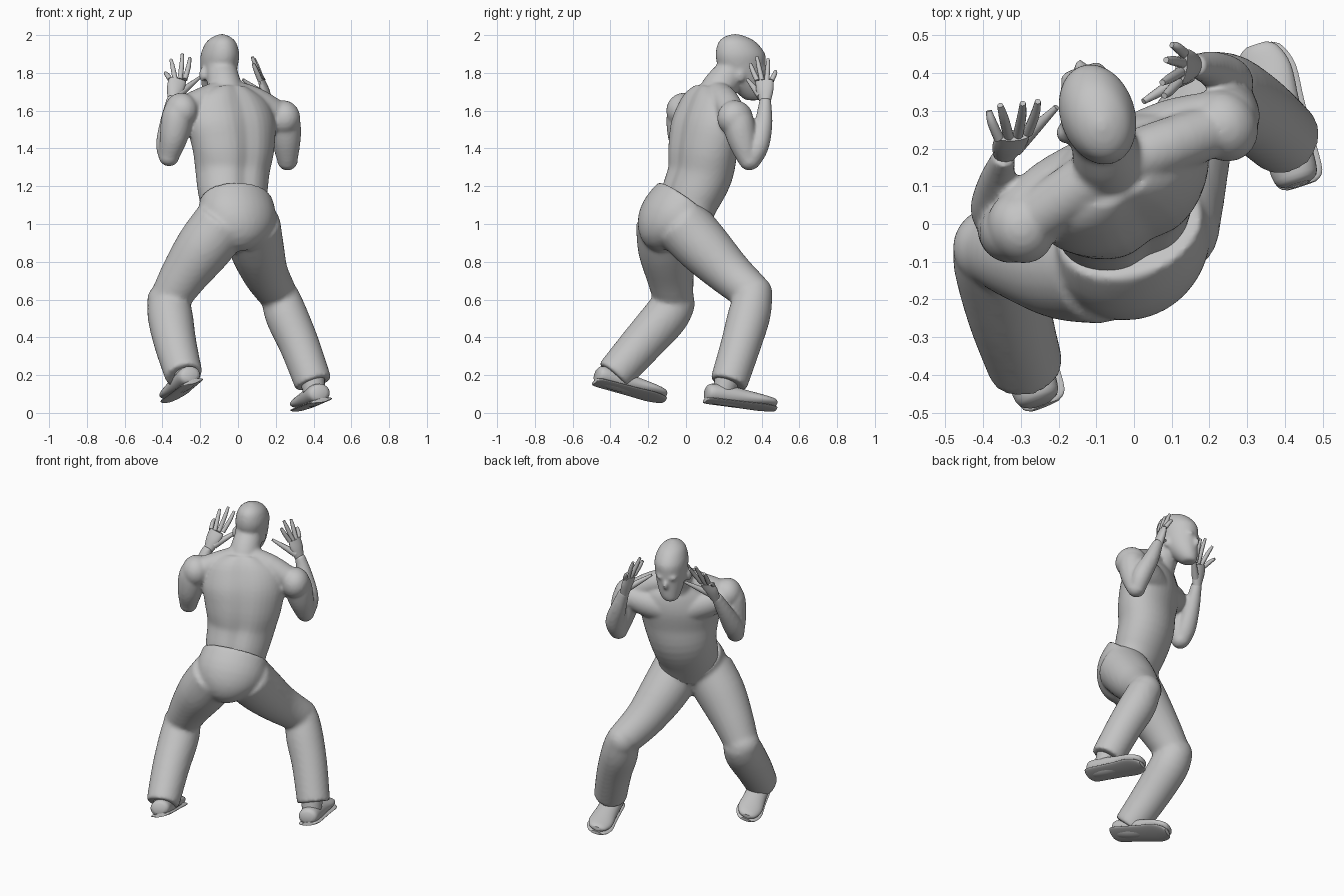
import bpy, bmesh, math
from mathutils import Vector, Matrix

cube = bpy.data.objects.get("Cube")
if cube:
    bpy.data.objects.remove(cube, do_unlink=True)

grey = bpy.data.materials.new("plain_grey")
grey.use_nodes = True
grey.diffuse_color = (0.55, 0.55, 0.55, 1)
grey.node_tree.nodes["Principled BSDF"].inputs["Base Color"].default_value = grey.diffuse_color

UP = Vector((0, 0, 1))
RIGHT = Vector((0.87, 0.5, 0)).normalized()       # across the body
AHEAD = UP.cross(RIGHT)                           # where the chest points
HEAD_RIGHT = Vector((0.95, 0.3, 0)).normalized()
HEAD_AHEAD = UP.cross(HEAD_RIGHT)


def blend(rings, steps):
    """Smooth curve through rows of numbers."""
    rows = []
    last = len(rings) - 1
    for i in range(last):
        p = [rings[max(0, min(last, i + k))] for k in (-1, 0, 1, 2)]
        for s in range(steps):
            t = s / steps
            rows.append([b + 0.5 * t * ((c - a) + t * ((2*a - 5*b + 4*c - d) + t * (3*b - a - 3*c + d)))
                         for a, b, c, d in zip(*p)])
    rows.append(list(rings[-1]))
    return rows


def loft(bm, rings, side=RIGHT, axis=None, groove=0.0, segs=24, steps=4):
    """Closed skin over elliptic rings (x, y, z, half width, half depth)."""
    rows = blend([r if len(r) == 5 else (*r, r[3]) for r in rings], steps)
    mids = [Vector(r[:3]) for r in rows]
    loops = []
    for i, row in enumerate(rows):
        t = axis or (mids[min(i + 1, len(mids) - 1)] - mids[max(i - 1, 0)]).normalized()
        u = (side - t * side.dot(t)).normalized()
        v = t.cross(u)
        loop = []
        for k in range(segs):
            a = math.tau * k / segs
            dent = 1 - groove * math.exp(-((a - 1.5 * math.pi) / 0.25) ** 2)
            loop.append(bm.verts.new(mids[i] + (u * math.cos(a) * row[3] + v * math.sin(a) * row[4]) * dent))
        loops.append(loop)
    for low, high in zip(loops, loops[1:]):
        for k in range(segs):
            n = (k + 1) % segs
            bm.faces.new((low[k], low[n], high[n], high[k]))
    bm.faces.new(loops[0][::-1])
    bm.faces.new(loops[-1])


def ball(bm, at, size, side=RIGHT):
    """Ellipsoid sized across, ahead and up."""
    turn = Matrix.Rotation(math.atan2(side.y, side.x), 4, 'Z')
    bmesh.ops.create_uvsphere(bm, u_segments=20, v_segments=12, radius=1,
                              matrix=Matrix.Translation(at) @ turn @ Matrix.Diagonal((*size, 1)))


def finish(name, bm, voxel=0.0, smooth=0):
    """Turn the mesh into an object, fusing overlaps where a voxel size is given."""
    bmesh.ops.recalc_face_normals(bm, faces=bm.faces[:])
    mesh = bpy.data.meshes.new(name)
    bm.to_mesh(mesh)
    bm.free()
    mesh.materials.append(grey)
    ob = bpy.data.objects.new(name, mesh)
    bpy.context.collection.objects.link(ob)
    bpy.ops.object.select_all(action='DESELECT')
    ob.select_set(True)
    bpy.context.view_layer.objects.active = ob
    if voxel:
        fuse = ob.modifiers.new("fuse", 'REMESH')
        fuse.mode = 'VOXEL'
        fuse.voxel_size = voxel
        soft = ob.modifiers.new("soften", 'SMOOTH')
        soft.factor = 0.5
        soft.iterations = smooth
        for mod in ("fuse", "soften"):
            bpy.ops.object.modifier_apply(modifier=mod)
        bpy.ops.object.shade_smooth()
    else:
        bpy.ops.object.shade_smooth_by_angle(angle=math.radians(50))


# Upper body: torso with a spine groove, shoulders, chest and arms
bm = bmesh.new()
loft(bm, [(0, -.01, 1.0, .16, .12), (-.025, .02, 1.13, .187, .148), (-.03, .075, 1.27, .205, .162),
          (-.025, .09, 1.4, .232, .165), (-.035, .11, 1.53, .25, .162), (-.05, .125, 1.64, .215, .13),
          (-.06, .145, 1.705, .12, .095)], groove=0.12, segs=40)
for x, y, z in ((-.3, -.01, 1.6), (.24, .26, 1.56)):
    shoulder = Vector((x, y, z))
    loft(bm, [(-.065, .15, 1.695, .075), ((x - .065) / 2, (y + .15) / 2, 1.65, .075), (x, y, z, .07)], side=UP)
    ball(bm, shoulder, (.088, .098, .095))
    # chest muscle from the breastbone to the shoulder
    middle = Vector((-.03, .11, 1.49)) + AHEAD * .075
    inner = middle.lerp(shoulder, .15)
    outer = middle.lerp(shoulder + AHEAD * .03, .6)
    tip = shoulder + AHEAD * .03
    loft(bm, [(*inner, .09), (*outer, .092), (*tip, .07)], side=UP)
loft(bm, [(-.3, -.01, 1.64, .065), (-.32, -.02, 1.57, .083), (-.34, -.02, 1.46, .075), (-.365, 0, 1.36, .054)])
loft(bm, [(-.37, 0, 1.34, .045), (-.375, .04, 1.42, .059), (-.365, .11, 1.54, .048), (-.345, .18, 1.67, .031)])
ball(bm, (-.365, 0, 1.355), (.054, .054, .05))
loft(bm, [(.23, .25, 1.6, .065), (.245, .275, 1.54, .085), (.255, .3, 1.44, .077), (.262, .33, 1.34, .055)])
loft(bm, [(.262, .34, 1.32, .045), (.258, .38, 1.41, .058), (.21, .41, 1.53, .048), (.16, .42, 1.66, .031)])
ball(bm, (.262, .335, 1.335), (.055, .055, .052))

# Neck and head: skull, jaw, nose, brow and ears
loft(bm, [(-.05, .13, 1.6, .11), (-.07, .175, 1.72, .093), (-.085, .235, 1.8, .084), (-.095, .265, 1.88, .085)])
loft(bm, [(-.135, .355, 1.655, .03, .035), (-.132, .35, 1.67, .05, .055), (-.12, .335, 1.71, .068, .08),
          (-.108, .31, 1.77, .086, .11), (-.1, .295, 1.84, .096, .13), (-.095, .288, 1.9, .098, .134),
          (-.09, .272, 1.96, .078, .104), (-.087, .262, 1.99, .046, .062), (-.086, .26, 2.005, .012, .015)],
     side=HEAD_RIGHT, axis=UP, segs=32)
face = Vector((-.108, .31, 1.77)) + HEAD_AHEAD * .1
ball(bm, face + UP * .005, (.017, .034, .032), HEAD_RIGHT)
ball(bm, face - UP * .05 - HEAD_AHEAD * .012, (.03, .02, .014), HEAD_RIGHT)
for s in (-1, 1):
    ball(bm, face + UP * .05 + HEAD_RIGHT * s * .03 - HEAD_AHEAD * .008, (.035, .022, .016), HEAD_RIGHT)
    ball(bm, Vector((-.103, .265, 1.79)) + HEAD_RIGHT * s * .092, (.015, .025, .038), HEAD_RIGHT)
finish("upper_body_and_head", bm, 0.0095, 7)


# Hands: palm, four fingers and a thumb
def hand(name, wrist, knuckles, side, tips, thumb):
    bm = bmesh.new()
    wrist, knuckles, side = Vector(wrist), Vector(knuckles), Vector(side).normalized()
    mid = wrist.lerp(knuckles, 0.55)
    loft(bm, [(*wrist, .028, .025), (*mid, .046, .025), (*knuckles, .047, .016)], side=side, segs=16)
    for i, tip in enumerate(tips):
        root = knuckles + side * (i - 1.5) * .026
        bend = root.lerp(Vector(tip), 0.55) + (root - mid).normalized() * .008
        loft(bm, [(*root, .014), (*bend, .0125), (*tip, .008)], side=side, segs=10)
    base = wrist.lerp(knuckles, 0.3) + side * .022
    loft(bm, [(*base, .023), (*base.lerp(Vector(thumb), .5), .016), (*thumb, .008)], side=UP, segs=10)
    finish(name, bm)


hand("left_hand", (-.345, .18, 1.65), (-.32, .235, 1.765), (1, .2, 0),
     [(-.385, .3, 1.8), (-.355, .315, 1.87), (-.295, .32, 1.9), (-.255, .325, 1.88)], (-.205, .31, 1.775))
hand("right_hand", (.16, .42, 1.64), (.125, .415, 1.76), (-.2, -1, 0),
     [(.1, .475, 1.81), (.085, .435, 1.875), (.075, .375, 1.885), (.08, .34, 1.85)], (.025, .325, 1.765))

# Trousers: pelvis, thighs, knees and shins fused together
bm = bmesh.new()
loft(bm, [(0, -.06, .89, .07, .08), (0, -.085, .95, .17, .155), (0, -.07, 1.03, .21, .172),
          (-.012, -.005, 1.125, .2, .165)], segs=32)
loft(bm, [(-.085, -.11, 1.0, .155), (-.185, -.105, .87, .15), (-.285, -.085, .73, .127), (-.365, -.065, .6, .105)])
ball(bm, (-.375, -.06, .595), (.108, .105, .1))
loft(bm, [(-.37, -.045, .62, .105), (-.36, -.1, .52, .12), (-.33, -.24, .36, .112), (-.285, -.385, .195, .1)])
loft(bm, [(.07, -.02, 1.0, .155), (.1, .1, .87, .145), (.145, .23, .74, .122), (.205, .345, .64, .105)])
ball(bm, (.215, .36, .63), (.098, .1, .102))
loft(bm, [(.22, .36, .63, .1), (.255, .335, .52, .113), (.325, .29, .36, .107), (.4, .225, .155, .1)])
finish("trousers", bm, 0.0125, 9)


# Shoes: soft upper over a flat sole, with an ankle filling the cuff
def shoe(side_name, heel, toe, ankle, roll):
    heel, toe = Vector(heel), Vector(toe)
    along = (toe - heel).normalized()
    side = (along.cross(UP).normalized() + UP * roll).normalized()
    lift = side.cross(along)
    shape = [(0, .035, .03), (.06, .06, .05), (.3, .065, .055), (.55, .068, .045),
             (.8, .074, .032), (.95, .055, .024), (1, .03, .014)]
    bm = bmesh.new()
    loft(bm, [(*heel.lerp(toe, f), a, b) for f, a, b in shape], side=side, axis=along)
    loft(bm, [(*ankle, .07), (*(heel.lerp(toe, .25) + lift * .02), .058)])
    finish(side_name + "_shoe", bm)
    bm = bmesh.new()
    loft(bm, [(*(heel.lerp(toe, f) - lift * (.042 - .012 * f)), a + .006, .011) for f, a, b in shape],
         side=side, axis=along)
    finish(side_name + "_sole", bm)


shoe("left", (-.25, -.475, .205), (-.37, -.11, .095), (-.29, -.37, .24), .3)
shoe("right", (.435, .105, .108), (.325, .475, .05), (.39, .225, .2), .2)
